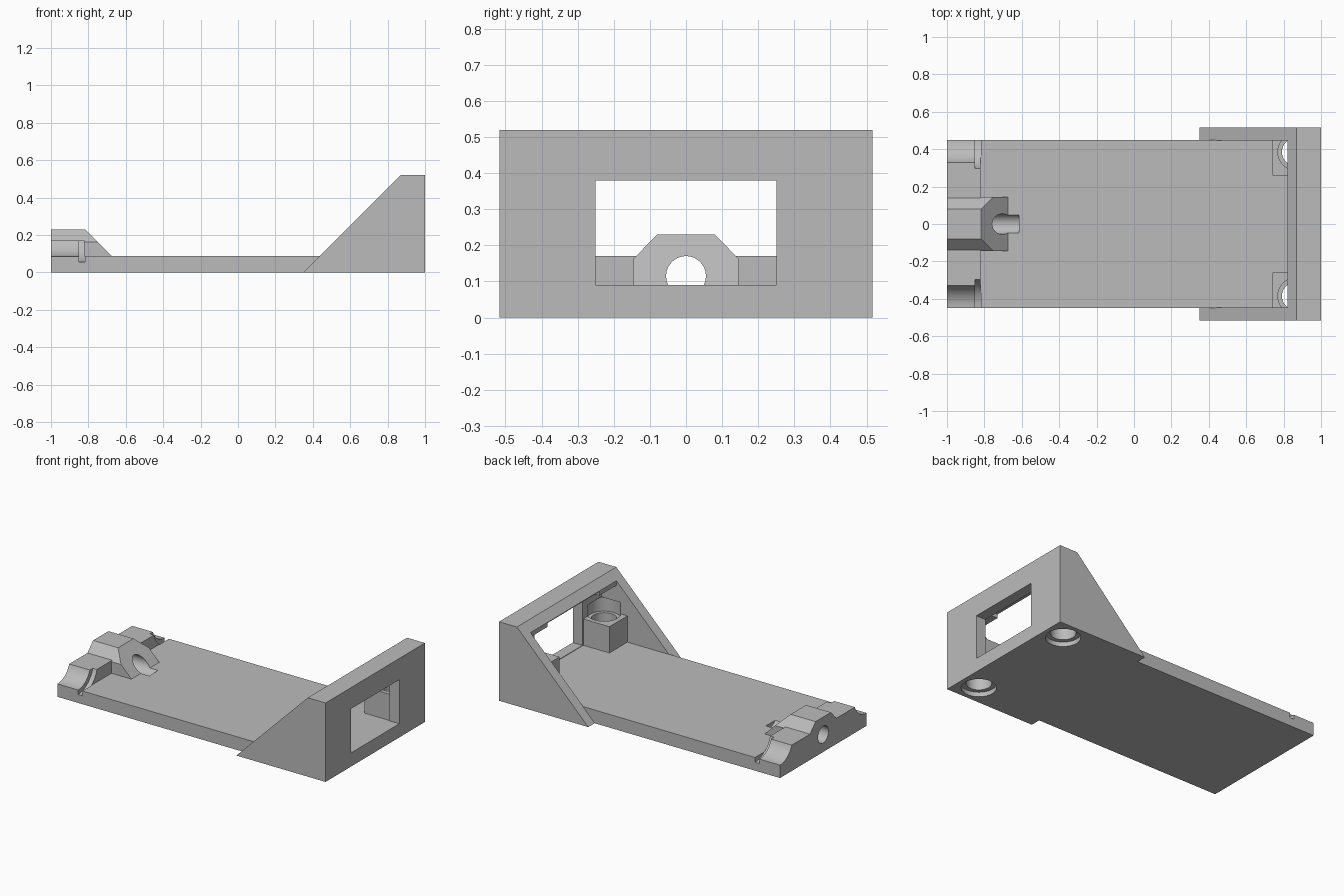
import bpy
import math

cube = bpy.data.objects.get("Cube")
if cube:
    bpy.data.objects.remove(cube)

grey = bpy.data.materials.new("plain grey")
grey.use_nodes = True
COLOUR = (0.5, 0.5, 0.5, 1)
grey.diffuse_color = COLOUR
grey.node_tree.nodes["Principled BSDF"].inputs["Base Color"].default_value = COLOUR


def prism(name, profile, axis, lo, hi):
    """Extrude a 2D profile along x (profile is y, z) or y (profile is x, z)."""
    place = (lambda p, t: (t, *p)) if axis == "x" else (lambda p, t: (p[0], t, p[1]))
    n = len(profile)
    verts = [place(p, t) for t in (lo, hi) for p in profile]
    faces = [tuple(range(n)), tuple(range(2 * n - 1, n - 1, -1))]
    faces += [(i, i + n, (i + 1) % n + n, (i + 1) % n) for i in range(n)]
    mesh = bpy.data.meshes.new(name)
    mesh.from_pydata(verts, [], faces)
    obj = bpy.data.objects.new(name, mesh)
    bpy.context.collection.objects.link(obj)
    mesh.materials.append(grey)
    # make the normals point outwards
    bpy.context.view_layer.objects.active = obj
    bpy.ops.object.select_all(action="DESELECT")
    obj.select_set(True)
    bpy.ops.object.mode_set(mode="EDIT")
    bpy.ops.mesh.select_all(action="SELECT")
    bpy.ops.mesh.normals_make_consistent(inside=False)
    bpy.ops.object.mode_set(mode="OBJECT")
    return obj


def box(name, x, y, z):
    return prism(name, [(x[0], z[0]), (x[1], z[0]), (x[1], z[1]), (x[0], z[1])], "y", *y)


def rod(name, start, length, radius, axis):
    """Cylinder running from start along x or z."""
    centre = list(start)
    centre[0 if axis == "x" else 2] += length / 2
    turn = (0, math.pi / 2, 0) if axis == "x" else (0, 0, 0)
    bpy.ops.mesh.primitive_cylinder_add(vertices=64, radius=radius, depth=length,
                                        location=centre, rotation=turn)
    obj = bpy.context.object
    obj.name = name
    obj.data.materials.append(grey)
    return obj


def combine(target, tool, operation):
    mod = target.modifiers.new(operation, "BOOLEAN")
    mod.operation, mod.solver, mod.object = operation, "EXACT", tool
    bpy.context.view_layer.objects.active = target
    bpy.ops.object.modifier_apply(modifier=mod.name)
    bpy.data.objects.remove(tool)


def cut(target, tool):
    combine(target, tool, "DIFFERENCE")


def join(target, tool):
    combine(target, tool, "UNION")


FLOOR = 0.087
WALL_IN = 0.93

# End bracket: sloped side walls, end wall and overhanging top beam
frame = prism("mounting_frame", [(0.35, 0), (1, 0), (1, 0.52), (0.87, 0.52)],
              "y", -0.517, 0.517)
cut(frame, box("cavity", (0.2, WALL_IN), (-0.447, 0.447), (-0.2, 0.44)))
cut(frame, box("open_slope", (0.2, 0.82), (-0.447, 0.447), (-0.3, 0.8)))
cut(frame, box("beam_relief", (0.8, WALL_IN), (-0.27, 0.27), (0.3, 0.465)))

# Long base plate
join(frame, box("base_plate", (-1, 0.95), (-0.45, 0.45), (0, FLOOR)))

# Window in the end wall
cut(frame, box("window", (0.9, 1.1), (-0.25, 0.25), (0.09, 0.38)))

# Screw bosses in the bracket corners
for side in (-1, 1):
    y = sorted((side * 0.26, side * 0.46))
    join(frame, box("screw_boss", (0.74, 0.95), y, (0.04, 0.26)))
    spot = (0.867, side * 0.385)
    cut(frame, rod("screw_hole", (*spot, -0.1), 0.4, 0.076, "z"))
    cut(frame, rod("top_recess", (*spot, 0.235), 0.1, 0.098, "z"))
    cut(frame, rod("bottom_recess", (*spot, -0.1), 0.13, 0.104, "z"))

# Central bearing block with chamfered shoulders and sloped nose
block = prism("bearing_block", [(-0.145, 0.04), (0.145, 0.04), (0.145, 0.163),
                                (0.08, 0.23), (-0.08, 0.23), (-0.145, 0.163)],
              "x", -1, -0.6)
cut(block, prism("nose_slope", [(-0.538, -0.05), (-0.888, 0.3), (-0.4, 0.3), (-0.4, -0.05)],
                 "y", -0.3, 0.3))

# Side cradles beside the bearing block
for side in (-1, 1):
    y = sorted((side * 0.13, side * 0.45))
    join(frame, box("cradle", (-1, -0.82), y, (0.04, 0.17)))
join(frame, block)

# Round troughs with a wider collar groove
for side in (-1, 1):
    cut(frame, rod("trough", (-1.1, side * 0.45, 0.215), 0.27, 0.13, "x"))
    cut(frame, rod("collar_groove", (-0.85, side * 0.45, 0.215), 0.032, 0.16, "x"))

# Shaft bore running on into the plate
cut(frame, rod("shaft_bore", (-1.1, 0, 0.115), 0.485, 0.055, "x"))

bpy.ops.object.select_all(action="DESELECT")
frame.select_set(True)
bpy.context.view_layer.objects.active = frame
bpy.ops.object.shade_smooth_by_angle(angle=math.radians(30))
